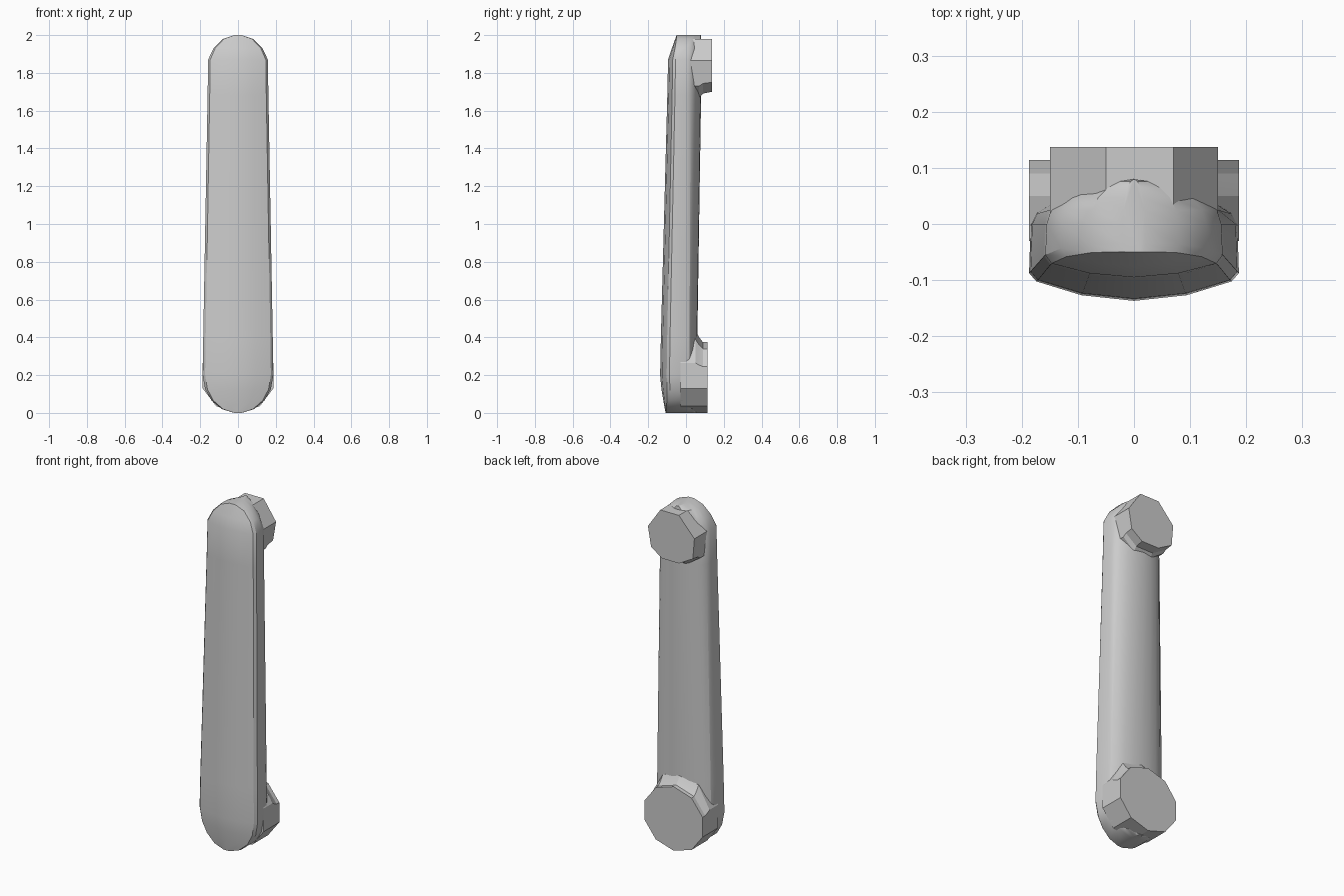
import bpy, bmesh, math

cube = bpy.data.objects.get("Cube")
if cube:
    bpy.data.objects.remove(cube, do_unlink=True)

grey = bpy.data.materials.new("handle_grey")
grey.use_nodes = True
colour = (0.6, 0.6, 0.6, 1)
grey.diffuse_color = colour
grey.node_tree.nodes["Principled BSDF"].inputs["Base Color"].default_value = colour


def loft(name, rings, angle):
    """Skin a list of equal-length closed rings and cap both ends."""
    bm = bmesh.new()
    loops = [[bm.verts.new(p) for p in ring] for ring in rings]
    n = len(loops[0])
    for a, b in zip(loops, loops[1:]):
        for i in range(n):
            j = (i + 1) % n
            bm.faces.new((a[i], a[j], b[j], b[i]))
    bm.faces.new(loops[0])
    bm.faces.new(loops[-1])
    bmesh.ops.recalc_face_normals(bm, faces=bm.faces)
    mesh = bpy.data.meshes.new(name)
    bm.to_mesh(mesh)
    bm.free()
    mesh.materials.append(grey)
    obj = bpy.data.objects.new(name, mesh)
    bpy.context.collection.objects.link(obj)
    bpy.ops.object.select_all(action="DESELECT")
    obj.select_set(True)
    bpy.context.view_layer.objects.active = obj
    bpy.ops.object.shade_smooth_by_angle(angle=math.radians(angle))
    return obj


def section(z, width, front, back):
    """Grip cross-section: gently bowed front, straight sides, round back."""
    face = [(f * width, front + 0.04 * (f * width / 0.187) ** 2)
            for f in (-0.93, -0.5, 0, 0.5, 0.93)]
    edge = face[-1][1] + 0.015
    sides = [(width, edge)]
    steps = 10
    for i in range(steps + 1):
        a = math.pi * i / steps
        sides.append((width * 0.985 * math.cos(a), back * math.sin(a)))
    sides.append((-width, edge))
    return [(x, y, z) for x, y in face + sides]


# Grip: z, half width, front y, back y
grip = [(0, 0.02, -0.108, 0.06), (0.02, 0.085, -0.112, 0.06),
        (0.065, 0.14, -0.12, 0.06), (0.125, 0.174, -0.13, 0.06),
        (0.2, 0.187, -0.137, 0.06), (0.4, 0.184, -0.133, 0.06),
        (1.68, 0.161, -0.099, 0.08), (1.87, 0.158, -0.095, 0.08),
        (1.93, 0.13, -0.075, 0.08), (1.98, 0.08, -0.057, 0.08),
        (2, 0.02, -0.05, 0.08)]
loft("grip", [section(*row) for row in grip], 30)


def foot(name, outline, levels, grow, middle):
    """Mounting foot; its inner side flares into the grip by grow."""
    rings = []
    for y, flare in levels:
        rings.append([(x, y, z + flare * grow * max(0, (z - middle) * grow) / 0.18)
                      for x, z in outline])
    return loft(name, rings, 15)


# Lower foot: ten-sided round boss
lower = [(0.187 * math.sin(math.tau * i / 10) / math.sin(math.tau * 0.3),
          0.187 - 0.187 * math.cos(math.tau * i / 10)) for i in range(10)]
foot("lower_foot", lower, [(-0.03, 0.06), (0.05, 0.06), (0.07, 0.025),
                           (0.09, 0), (0.114, 0)], 1, 0.187)

# Upper foot: irregular faceted boss
upper = [(0.15, 1.865), (0.07, 1.98), (-0.05, 1.98), (-0.15, 1.87),
         (-0.14, 1.75), (-0.05, 1.7), (0.06, 1.7), (0.13, 1.75)]
foot("upper_foot", upper, [(-0.04, 0.04), (0.07, 0.04), (0.09, 0.012),
                           (0.137, 0)], -1, 1.84)
